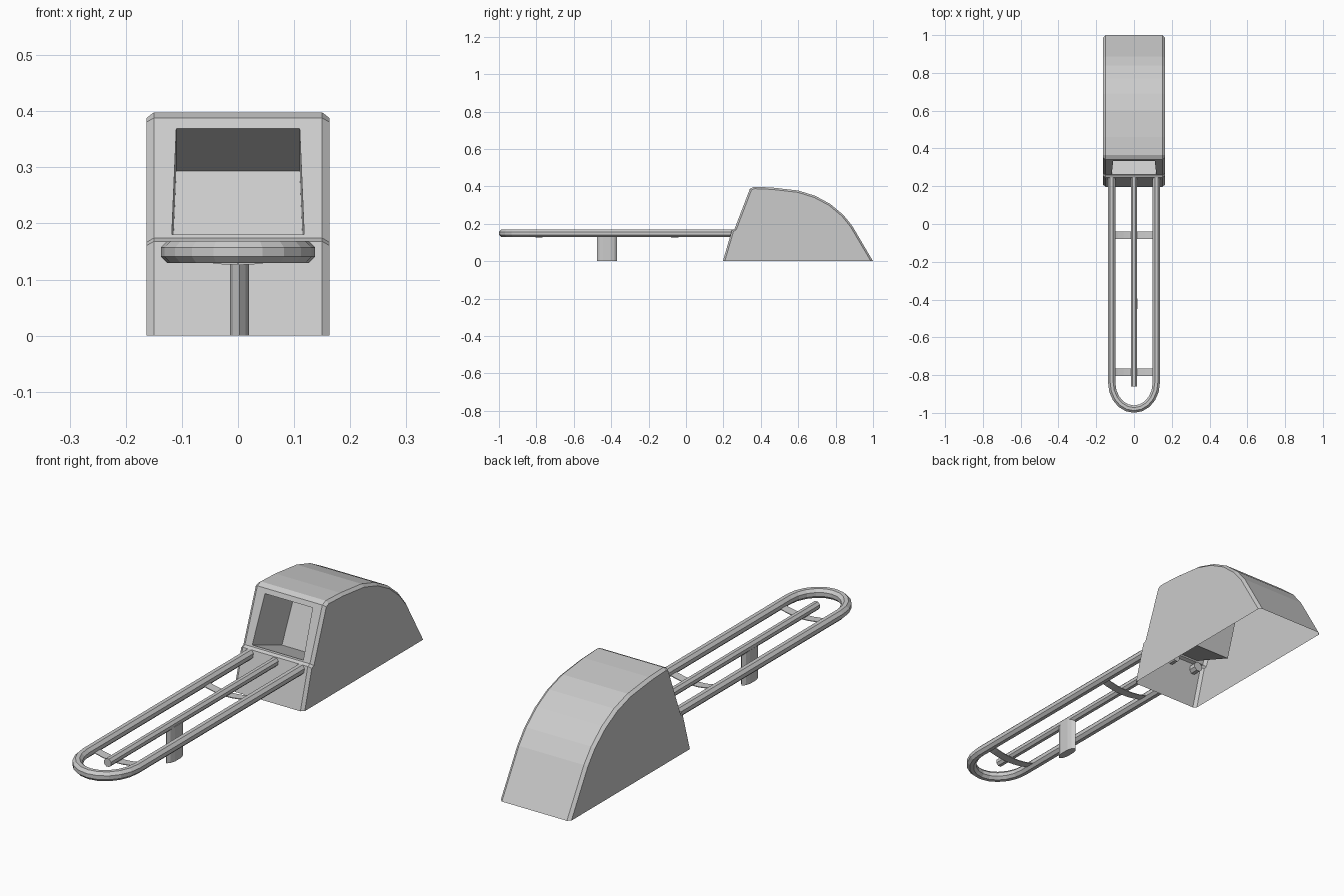
import bpy, bmesh, math
from mathutils import Vector

if "Cube" in bpy.data.objects:
    bpy.data.objects.remove(bpy.data.objects["Cube"])


def make_object(name, bm):
    bmesh.ops.recalc_face_normals(bm, faces=bm.faces)
    mesh = bpy.data.meshes.new(name)
    bm.to_mesh(mesh)
    bm.free()
    obj = bpy.data.objects.new(name, mesh)
    bpy.context.collection.objects.link(obj)
    return obj


def inset_profile(points, d):
    """Move an open (y, z) profile inwards by d, ends staying on the ground."""
    pts = [Vector(p) for p in points]
    normals = []
    for a, b in zip(pts, pts[1:]):
        t = (b - a).normalized()
        normals.append(Vector((t.y, -t.x)))
    out = [pts[0] + Vector((d / normals[0].x, 0))]
    for p, n1, n2 in zip(pts[1:], normals, normals[1:]):
        out.append(p + (n1 + n2) * d / (1 + n1.dot(n2)))
    out.append(pts[-1] + Vector((d / normals[-1].x, 0)))
    return out


def tube(name, path, radius, sides=8):
    """Sweep a polygon ring along a flat path, with closed ends."""
    bm = bmesh.new()
    rings = []
    for i, p in enumerate(path):
        t = (path[min(i + 1, len(path) - 1)] - path[max(i - 1, 0)]).normalized()
        side = t.cross(Vector((0, 0, 1)))
        ring = []
        for k in range(sides):
            a = math.tau * (k + 0.5) / sides
            ring.append(bm.verts.new(p + side * radius * math.cos(a)
                                     + Vector((0, 0, radius * math.sin(a)))))
        rings.append(ring)
    for r, s in zip(rings, rings[1:]):
        for k in range(sides):
            j = (k + 1) % sides
            bm.faces.new((r[k], r[j], s[j], s[k]))
    bm.faces.new(rings[0])
    bm.faces.new(rings[-1])
    return make_object(name, bm)


# Housing: open-bottomed shell with chamfered side edges
profile = [(0.197, 0), (0.246, 0.168), (0.26, 0.174), (0.342, 0.388), (0.364, 0.398),
           (0.46, 0.394), (0.6, 0.378), (0.69, 0.35), (0.77, 0.307), (0.84, 0.249),
           (0.888, 0.19), (1.0, 0)]
PANEL = 2
inner = inset_profile(profile, 0.01)
bm = bmesh.new()
rows = []
for x, pts in ((-0.163, inner), (-0.15, profile), (0.15, profile), (0.163, inner)):
    rows.append([bm.verts.new((x, p[0], p[1])) for p in pts])
for r, (a, b) in enumerate(zip(rows, rows[1:])):
    for i in range(len(profile) - 1):
        if not (r == 1 and i == PANEL):
            bm.faces.new((a[i], a[i + 1], b[i + 1], b[i]))
bm.faces.new(rows[0])
bm.faces.new(rows[3])

# Front opening and the pocket sunk square to the sloping panel
lo, hi = Vector(profile[PANEL]), Vector(profile[PANEL + 1])
slope = hi - lo
inward = Vector((0, slope.y, -slope.x)).normalized()
rim = []
for x, z in ((-0.118, 0.18), (0.118, 0.18), (0.11, 0.369), (-0.11, 0.369)):
    rim.append(Vector((x, lo.x + slope.x * (z - lo.y) / slope.y, z)))
outer = [rows[1][PANEL], rows[2][PANEL], rows[2][PANEL + 1], rows[1][PANEL + 1]]
mouth = [bm.verts.new(p) for p in rim]
back = [bm.verts.new(p + inward * 0.21) for p in rim]
for a, b in ((outer, mouth), (mouth, back)):
    for k in range(4):
        j = (k + 1) % 4
        bm.faces.new((a[k], a[j], b[j], b[k]))
bm.faces.new(back)
make_object("housing", bm)

# Looped outer rail
Z = 0.149
path = [Vector((0.118, 0.27, Z))]
for k in range(11):
    a = math.pi * k / 10
    path.append(Vector((0.118 * math.cos(a), -0.84 - 0.14 * math.sin(a), Z)))
path.append(Vector((-0.118, 0.27, Z)))
tube("outer_rail", path, 0.021)

# Centre rail
tube("centre_rail", [Vector((0, -0.86, Z)), Vector((0, 0.27, Z))], 0.018)

# Sagging cross straps joining the rails
for name, y in (("front_strap", -0.785), ("rear_strap", -0.06)):
    bm = bmesh.new()
    rows = []
    for k in range(9):
        x = -0.112 + 0.028 * k
        z = 0.129 + 0.018 * (x / 0.112) ** 2
        rows.append([bm.verts.new((x, y + s * 0.019, z)) for s in (-1, 1)])
    for a, b in zip(rows, rows[1:]):
        bm.faces.new((a[0], a[1], b[1], b[0]))
    strap = make_object(name, bm)
    strap.modifiers.new("thickness", "SOLIDIFY").thickness = 0.003

# Support post with a flattened oval section
bm = bmesh.new()
section = [(0, -0.053), (0.011, -0.04), (0.017, -0.02), (0.017, 0.02), (0.011, 0.04), (0, 0.053),
           (-0.011, 0.04), (-0.017, 0.02), (-0.017, -0.02), (-0.011, -0.04)]
base = bm.faces.new([bm.verts.new((0.0025 + x, -0.423 + y, 0)) for x, y in section])
top = bmesh.ops.extrude_face_region(bm, geom=[base], use_keep_orig=True)
bmesh.ops.translate(bm, vec=(0, 0, 0.145),
                    verts=[v for v in top["geom"] if isinstance(v, bmesh.types.BMVert)])
make_object("support_post", bm)
